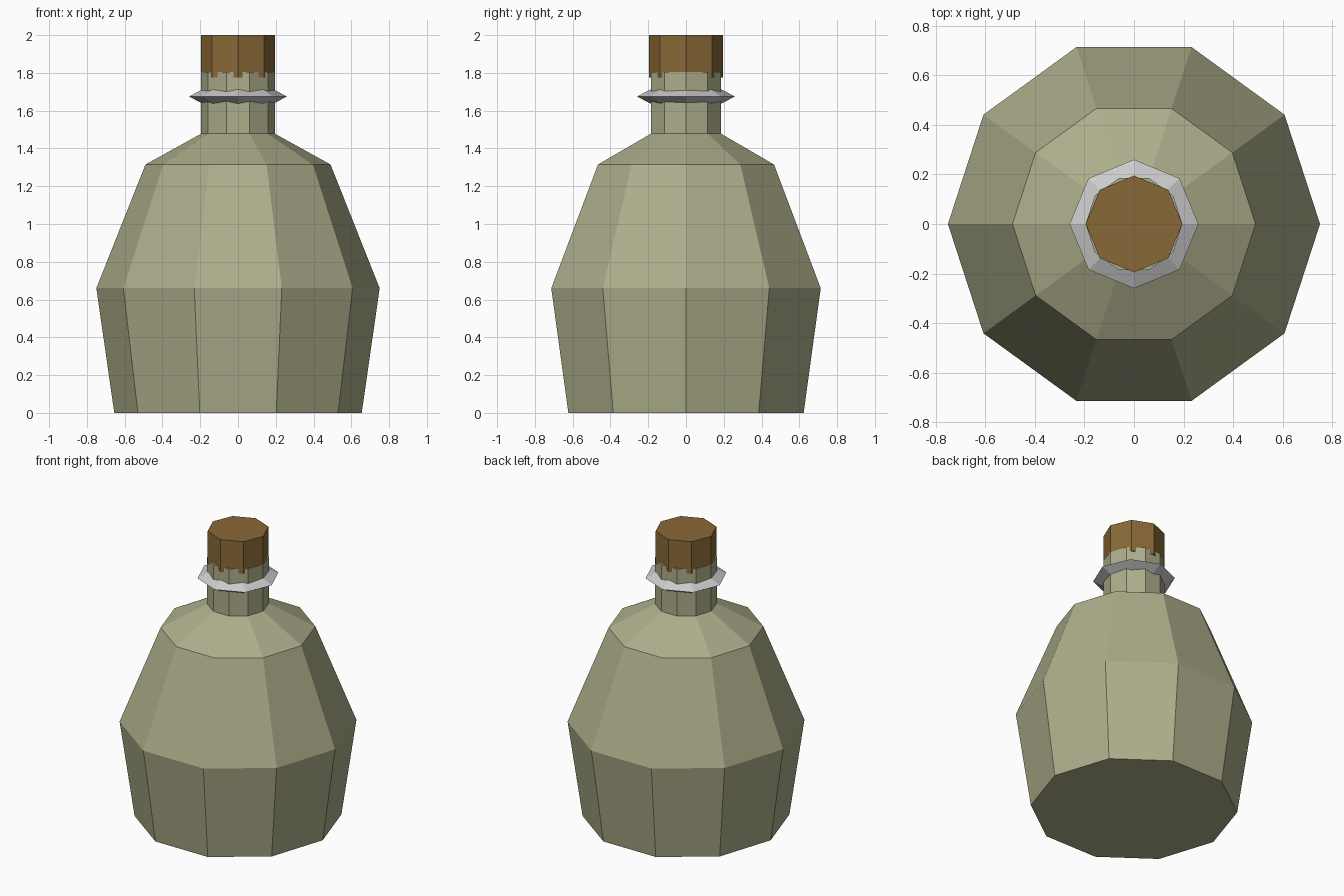
import bpy, bmesh
from math import cos, sin, tau

if "Cube" in bpy.data.objects:
    bpy.data.objects.remove(bpy.data.objects["Cube"])


def material(name, color):
    m = bpy.data.materials.new(name)
    m.diffuse_color = (*color, 1)
    m.use_nodes = True
    m.node_tree.nodes["Principled BSDF"].inputs["Base Color"].default_value = m.diffuse_color
    return m


def lathe(name, profile, sides, mat=None, closed=False):
    """Spin (radius, z) points into a faceted solid; closed makes a ring."""
    bm = bmesh.new()
    rings = [[bm.verts.new((r * cos(tau * i / sides), r * sin(tau * i / sides), z))
              for i in range(sides)] for r, z in profile]
    pairs = list(zip(rings, rings[1:]))
    if closed:
        pairs.append((rings[-1], rings[0]))
    for a, b in pairs:
        for i in range(sides):
            j = (i + 1) % sides
            bm.faces.new((a[i], a[j], b[j], b[i]))
    if not closed:
        bm.faces.new(rings[0][::-1])
        bm.faces.new(rings[-1])
    bmesh.ops.recalc_face_normals(bm, faces=bm.faces)
    mesh = bpy.data.meshes.new(name)
    bm.to_mesh(mesh)
    bm.free()
    obj = bpy.data.objects.new(name, mesh)
    bpy.context.collection.objects.link(obj)
    if mat:
        mesh.materials.append(mat)
    return obj


glass = material("olive_glass", (0.42, 0.42, 0.26))
cork = material("cork_brown", (0.25, 0.14, 0.04))

# Ten-sided bottle with shoulder and neck
lathe("bottle", [(0.655, 0), (0.75, 0.66), (0.49, 1.315),
                 (0.195, 1.478), (0.195, 1.805)], 10, glass)

# Eight-sided metal collar with a triangular section
lathe("neck_ring", [(0.26, 1.675), (0.17, 1.721), (0.17, 1.629)], 8, closed=True)

# Eight-sided stopper pushed into the neck
lathe("stopper", [(0.195, 1.775), (0.195, 2.0)], 8, cork)
